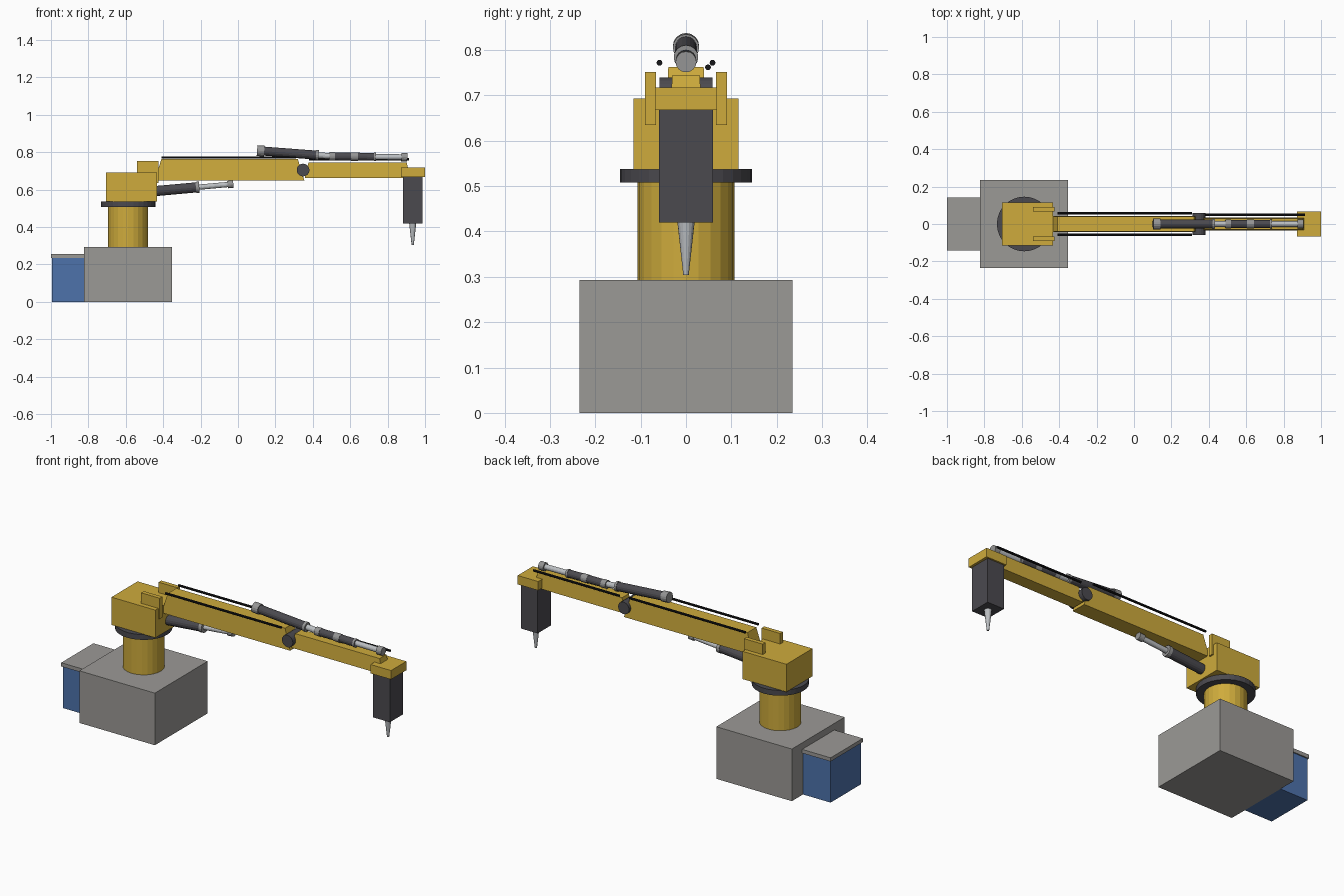
import bpy, bmesh, math
from mathutils import Vector, Matrix

if "Cube" in bpy.data.objects:
    bpy.data.objects.remove(bpy.data.objects["Cube"])


def mat(name, rgb):
    m = bpy.data.materials.new(name)
    m.diffuse_color = (*rgb, 1)
    m.use_nodes = True
    m.node_tree.nodes["Principled BSDF"].inputs["Base Color"].default_value = m.diffuse_color
    return m


YELLOW = mat("yellow paint", (0.62, 0.41, 0.045))
STONE = mat("warm grey", (0.33, 0.32, 0.305))
BLUE = mat("cabinet blue", (0.075, 0.17, 0.41))
DARK = mat("dark grey", (0.07, 0.068, 0.078))
STEEL = mat("light steel", (0.50, 0.52, 0.54))
COLLAR = mat("collar grey", (0.30, 0.30, 0.30))
BLACK = mat("hose black", (0.008, 0.008, 0.009))


def finish(name, bm, material):
    bmesh.ops.recalc_face_normals(bm, faces=bm.faces[:])
    me = bpy.data.meshes.new(name)
    bm.to_mesh(me)
    bm.free()
    me.materials.append(material)
    ob = bpy.data.objects.new(name, me)
    bpy.context.collection.objects.link(ob)
    return ob


def box(name, x, y, z, material, inset=(0, 0)):
    """Box from ranges; inset narrows the top in x and y."""
    bm = bmesh.new()
    bmesh.ops.create_cube(bm, size=1)
    for v in bm.verts:
        top = v.co.z > 0
        sx, sy = math.copysign(1, v.co.x), math.copysign(1, v.co.y)
        v.co = (x[sx > 0] - (sx * inset[0] if top else 0),
                y[sy > 0] - (sy * inset[1] if top else 0), z[top])
    return finish(name, bm, material)


def rod(name, a, b, r, material, r2=None, sides=16):
    """Cylinder or cone from point a to point b."""
    a, b = Vector(a), Vector(b)
    d = b - a
    bm = bmesh.new()
    bmesh.ops.create_cone(bm, cap_ends=True, segments=sides, radius1=r,
                          radius2=r if r2 is None else r2, depth=d.length)
    turn = Vector((0, 0, 1)).rotation_difference(d.normalized()).to_matrix().to_4x4()
    bm.transform(Matrix.Translation((a + b) / 2) @ turn)
    return finish(name, bm, material)


def actuator(name, a, b, pieces):
    """Row of coaxial pieces; each runs between two x positions on line a-b."""
    a, b = Vector(a), Vector(b)
    for part, x0, x1, r, m in pieces:
        p, q = (a.lerp(b, (x - a.x) / (b.x - a.x)) for x in (x0, x1))
        rod(f"{name}_{part}", p, q, r, m)


# Base and cabinet
box("base_block", (-0.823, -0.353), (-0.235, 0.235), (0, 0.293), STONE)
box("cabinet", (-0.995, -0.823), (-0.136, 0.136), (0, 0.235), BLUE)
box("cabinet_lid", (-1.0, -0.82), (-0.143, 0.143), (0.235, 0.256), STONE)

# Column, slewing ring, turret with two shoulder ears
CX = -0.587
rod("column", (CX, 0, 0.293), (CX, 0, 0.51), 0.107, YELLOW, sides=24)
rod("slewing_ring", (CX, 0, 0.508), (CX, 0, 0.538), 0.146, DARK, sides=32)
box("turret", (-0.706, -0.433), (-0.116, 0.116), (0.537, 0.693), YELLOW)
for side, s in (("front", -1), ("back", 1)):
    box(f"shoulder_ear_{side}", (-0.54, -0.424), sorted((s * 0.066, s * 0.09)),
        (0.635, 0.752), YELLOW)

# Arms and elbow pin
box("upper_arm", (-0.445, 0.355), (-0.044, 0.044), (0.648, 0.763), YELLOW, (0.035, 0.005))
box("forearm", (0.357, 0.922), (-0.036, 0.036), (0.663, 0.745), YELLOW, (0.02, 0.006))
rod("elbow_pin", (0.348, -0.058, 0.705), (0.348, 0.058, 0.705), 0.034, DARK, sides=20)

# Tool head
box("wrist_block", (0.872, 1.0), (-0.068, 0.068), (0.668, 0.718), YELLOW)
box("tool_head", (0.882, 0.986), (-0.059, 0.059), (0.42, 0.669), DARK)
rod("nozzle", (0.934, 0, 0.421), (0.934, 0, 0.304), 0.019, STEEL, 0.006)

# Lift actuator under the upper arm
actuator("lift_actuator", (-0.47, 0, 0.590), (-0.025, 0, 0.630), [
    ("barrel", -0.47, -0.215, 0.027, DARK),
    ("collar", -0.225, -0.207, 0.030, COLLAR),
    ("piston", -0.21, -0.04, 0.014, STEEL),
    ("end", -0.056, -0.025, 0.020, COLLAR)])

# Elbow actuator over the joint, and the wrist actuator in line with it
actuator("elbow_actuator", (0.10, 0, 0.809), (0.51, 0, 0.778), [
    ("end", 0.102, 0.14, 0.029, COLLAR),
    ("barrel", 0.135, 0.42, 0.024, DARK),
    ("collar", 0.417, 0.431, 0.027, COLLAR),
    ("piston", 0.425, 0.51, 0.016, STEEL)])
actuator("wrist_actuator", (0.49, 0, 0.778), (0.905, 0, 0.774), [
    ("rear", 0.488, 0.518, 0.023, COLLAR),
    ("barrel_1", 0.515, 0.607, 0.021, DARK),
    ("middle", 0.605, 0.642, 0.023, COLLAR),
    ("barrel_2", 0.64, 0.728, 0.021, DARK),
    ("collar", 0.726, 0.737, 0.023, COLLAR),
    ("piston", 0.73, 0.88, 0.015, STEEL),
    ("end", 0.873, 0.905, 0.023, COLLAR)])

# Hoses
for name, x0, x1, y, z in (("hose_front", -0.41, 0.31, -0.0585, 0.772),
                           ("hose_back", -0.41, 0.31, 0.0585, 0.772),
                           ("hose_forearm", 0.38, 0.915, 0.0485, 0.762)):
    rod(name, (x0, y, z), (x1, y, z), 0.0065, BLACK, sides=10)
